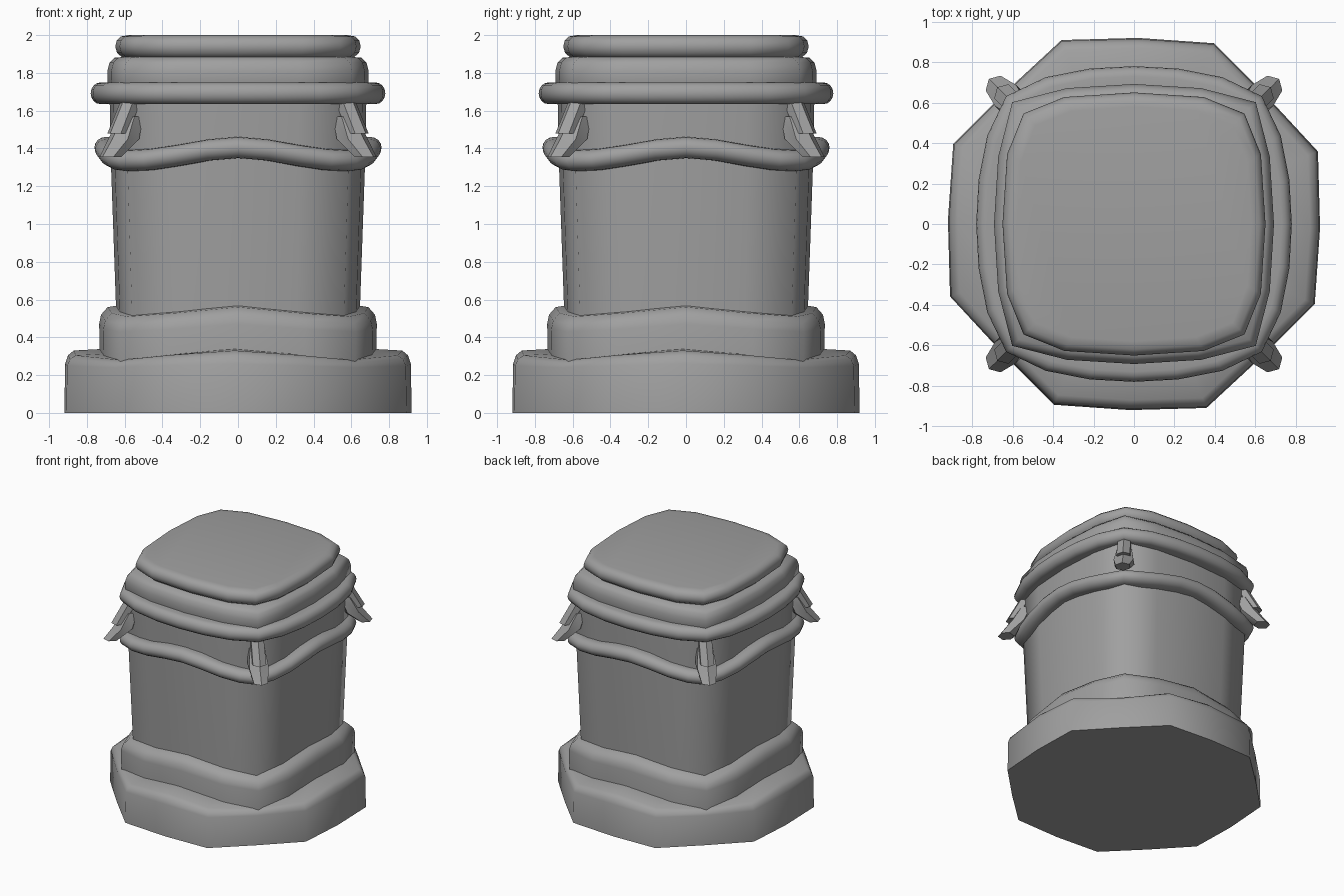
import bpy, bmesh, math
from mathutils import Vector, Matrix

if "Cube" in bpy.data.objects:
    bpy.data.objects.remove(bpy.data.objects["Cube"])

stone = bpy.data.materials.new("grey_stone")
stone.use_nodes = True
grey = (0.35, 0.35, 0.35, 1)
stone.diffuse_color = grey
stone.node_tree.nodes["Principled BSDF"].inputs["Base Color"].default_value = grey


def finish(name, bm, angle):
    bmesh.ops.recalc_face_normals(bm, faces=bm.faces)
    mesh = bpy.data.meshes.new(name)
    bm.to_mesh(mesh)
    bm.free()
    mesh.materials.append(stone)
    ob = bpy.data.objects.new(name, mesh)
    bpy.context.collection.objects.link(ob)
    bpy.ops.object.select_all(action='DESELECT')
    ob.select_set(True)
    bpy.context.view_layer.objects.active = ob
    bpy.ops.object.shade_smooth_by_angle(angle=math.radians(angle))
    return ob


def skin(bm, rings):
    """Join stacked rings of points and close both ends."""
    loops = [[bm.verts.new(p) for p in ring] for ring in rings]
    n = len(loops[0])
    for a, b in zip(loops, loops[1:]):
        for i in range(n):
            j = (i + 1) % n
            bm.faces.new((a[i], a[j], b[j], b[i]))
    bm.faces.new(loops[0][::-1])
    bm.faces.new(loops[-1])


def outline(side, corner):
    """Rounded square from one eighth, mirrored and turned four times."""
    eighth = [(1, 0)] + side + [(corner, corner)]
    quarter = eighth + [(y, x) for x, y in reversed(eighth[1:-1])]
    pts = []
    for k in range(4):
        turn = Matrix.Rotation(k * math.pi / 2, 2)
        pts += [turn @ Vector(p) for p in quarter]
    return pts


def tier(name, rows, side, corner, angle=65):
    """Rows are half width, height and how far the corners sag."""
    shape = outline(side, corner)
    rings = []
    for r, z, sag in rows:
        rings.append([(p.x * r, p.y * r,
                       z - sag * (1 - math.cos(4 * math.atan2(p.y, p.x))) / 2)
                      for p in shape])
    bm = bmesh.new()
    skin(bm, rings)
    return finish(name, bm, angle)


def bead(r, z, depth, half, sag=0.0):
    """Half-round moulding profile."""
    rows = [(r - 2 * depth, z - half, sag)]
    for k in range(9):
        a = math.pi * (k / 8 - 0.5)
        rows.append((r - depth + depth * math.cos(a), z + half * math.sin(a), sag))
    return rows + [(r - 2 * depth, z + half, sag)]


soft = [(0.97, 0.48)]
wavy = [(0.995, 0.22), (0.965, 0.46), (0.91, 0.66)]

# Stepped foot
base = tier("base", [(0.92, 0, 0), (0.915, 0.26, 0.02), (0.9, 0.305, 0.04),
                     (0.87, 0.33, 0.05), (0.69, 0.34, 0.05)], [(0.98, 0.41)], 0.7)
base.rotation_euler.z = math.radians(-1.2)
tier("plinth_step", [(0.73, 0.2, 0), (0.735, 0.47, 0.04), (0.725, 0.52, 0.05),
                     (0.69, 0.56, 0.05), (0.6, 0.575, 0.05)], soft, 0.85)

# Flared shaft
tier("column", [(0.642, 0.45, 0), (0.672, 1.3, 0), (0.68, 1.68, 0)], soft, 0.87)

# Mouldings and cap
tier("wavy_band", bead(0.76, 1.405, 0.06, 0.056, 0.07), wavy, 0.83)
tier("flat_band", bead(0.78, 1.692, 0.05, 0.057), [(0.985, 0.28), (0.93, 0.56)], 0.81)
tier("upper_moulding", [(0.68, 1.7, 0), (0.692, 1.76, 0), (0.692, 1.81, 0),
                        (0.68, 1.855, 0), (0.655, 1.88, 0), (0.56, 1.888, 0)], soft, 0.87)
tier("cap", [(0.56, 1.87, 0), (0.61, 1.88, 0), (0.64, 1.905, 0), (0.65, 1.94, 0),
             (0.642, 1.972, 0), (0.62, 1.993, 0), (0.58, 2.0, 0)], [(0.965, 0.53)], 0.84)


# Corner hooks: a peg with a flared tip, both leaning outward
def hook_part(name, stations):
    bm = bmesh.new()
    for k in range(4):
        corner = math.pi * (0.25 + k / 2)
        rings = []
        for d, z, r in stations:
            cx, cy = (d * math.sqrt(2) * f(corner) for f in (math.cos, math.sin))
            rings.append([(cx + r * math.cos(corner + s * math.pi / 3),
                           cy + r * math.sin(corner + s * math.pi / 3), z)
                          for s in range(6)])
        skin(bm, rings)
    finish(name, bm, 40)


hook_part("corner_pegs", [(0.565, 1.66, 0.055), (0.635, 1.48, 0.058)])
hook_part("corner_hook_tips", [(0.565, 1.57, 0.065), (0.605, 1.45, 0.085), (0.675, 1.355, 0.06)])
